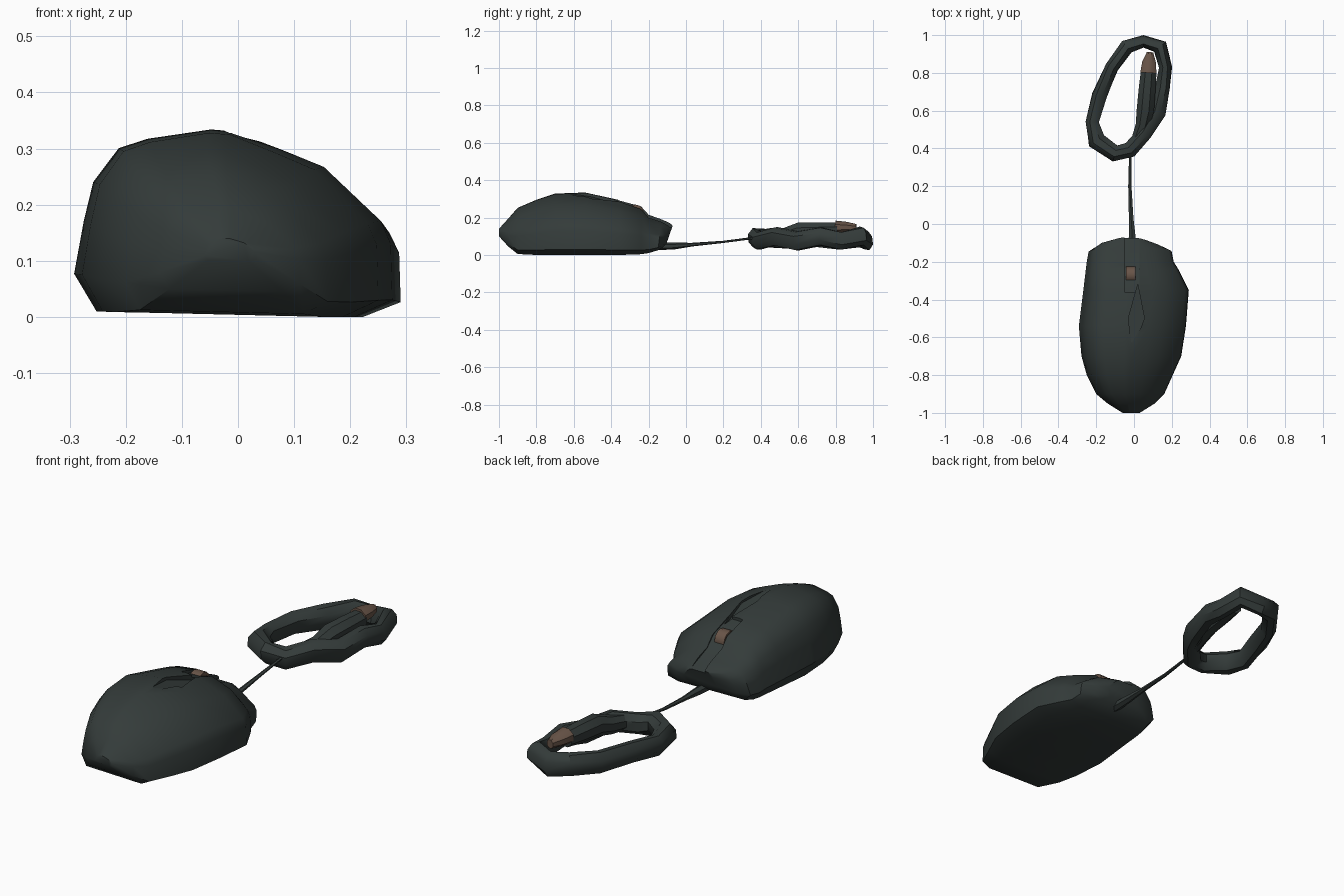
import bpy, bmesh, math, random
from mathutils import Vector

random.seed(4)
if "Cube" in bpy.data.objects:
    bpy.data.objects.remove(bpy.data.objects["Cube"])


def material(name, color):
    m = bpy.data.materials.new(name)
    m.use_nodes = True
    m.diffuse_color = (*color, 1)
    bsdf = next(n for n in m.node_tree.nodes if n.type == 'BSDF_PRINCIPLED')
    bsdf.inputs["Base Color"].default_value = (*color, 1)
    bsdf.inputs["Roughness"].default_value = 0.8
    return m


dark = material("dark slate plastic", (0.034, 0.044, 0.042))
tan = material("brown metal", (0.14, 0.09, 0.065))


def loft(name, rings, mat, closed=False, angle=40):
    """Skin a list of equal-length rings, capping the ends unless closed."""
    bm = bmesh.new()
    loops = [[bm.verts.new(p) for p in ring] for ring in rings]
    pairs = list(zip(loops, loops[1:]))
    if closed:
        pairs.append((loops[-1], loops[0]))
    else:
        bm.faces.new(loops[0])
        bm.faces.new(loops[-1][::-1])
    for a, b in pairs:
        for i in range(len(a)):
            j = (i + 1) % len(a)
            bm.faces.new((a[i], b[i], b[j], a[j]))
    bmesh.ops.recalc_face_normals(bm, faces=bm.faces)
    mesh = bpy.data.meshes.new(name)
    bm.to_mesh(mesh)
    bm.free()
    ob = bpy.data.objects.new(name, mesh)
    bpy.context.collection.objects.link(ob)
    mesh.materials.append(mat)
    smooth(ob, angle)
    return ob


def smooth(ob, angle):
    bpy.ops.object.select_all(action='DESELECT')
    ob.select_set(True)
    bpy.context.view_layer.objects.active = ob
    bpy.ops.object.shade_smooth_by_angle(angle=math.radians(angle))


def sweep(name, path, mat, sides=7, closed=False, jitter=0.0):
    """Tube along (x, y, z, half width, half height) points."""
    rings = []
    n = len(path)
    for i, (x, y, z, w, h) in enumerate(path):
        a = path[i - 1] if closed or i else path[0]
        b = path[(i + 1) % n] if closed or i < n - 1 else path[-1]
        side = Vector((b[1] - a[1], a[0] - b[0], 0)).normalized()
        ring = []
        for k in range(sides):
            t = math.tau * (k + 0.5) / sides
            r = 1 + random.uniform(-jitter, jitter)
            ring.append(Vector((x, y, z)) + side * w * r * math.cos(t)
                        + Vector((0, 0, h * r * math.sin(t))))
        rings.append(ring)
    return loft(name, rings, mat, closed)


def cut(ob, cutter):
    mod = ob.modifiers.new("cut", 'BOOLEAN')
    mod.operation = 'DIFFERENCE'
    mod.solver = 'EXACT'
    mod.object = cutter
    cutter.hide_render = True
    bpy.context.view_layer.objects.active = ob
    bpy.ops.object.modifier_apply(modifier=mod.name)
    bpy.data.objects.remove(cutter)


# Mouse shell: one lopsided cross-section scaled along the length
section = [(.07, .03), (0, .23), (.03, .51), (.06, .72), (.14, .9), (.23, .95),
           (.43, 1), (.5, .99), (.655, .89), (.785, .8), (.965, .51),
           (.995, .39), (1, .09), (.88, 0)]
# y, left x, right x, bottom z, top z, lean of the front end
stations = [(-1, -.06, .03, .1, .14, 0), (-.95, -.14, .11, .045, .195, 0),
            (-.9, -.2, .16, .005, .252, 0), (-.8, -.25, .205, 0, .295, 0),
            (-.7, -.278, .25, 0, .328, 0), (-.54, -.292, .275, 0, .334, 0),
            (-.35, -.268, .29, 0, .292, 0), (-.24, -.255, .235, .004, .26, 0),
            (-.2, -.25, .21, .01, .215, 0), (-.13, -.24, .2, .025, .19, .02),
            (-.09, -.19, .135, .04, .172, .035), (-.07, -.1, .075, .06, .16, .035)]
shell = loft("mouse_shell", [
    [(l + u * (r - l), y - lean * (1 - v), lo + v * (hi - lo)) for u, v in section]
    for y, l, r, lo, hi, lean in stations], dark)

# Recessed strip between the buttons
floor = [(0, .11), (-.08, .148), (-.2, .196), (-.25, .245), (-.36, .28),
         (-.36, .5), (0, .5)]
cut(shell, loft("strip_cutter", [[(x, y, z) for y, z in floor]
                                 for x in (-.05, .028)], dark))

# Creased hollow behind the wheel
hollow = [(.02, -.32, .255), (.055, -.5, .29), (-.01, -.67, .335), (-.03, -.5, .31)]
cut(shell, loft("hollow_cutter", [hollow, [(x, y, .5) for x, y, z in hollow]], dark))
smooth(shell, 40)

# Scroll wheel
bpy.ops.mesh.primitive_cylinder_add(vertices=12, radius=.045, depth=.05,
                                    location=(-.018, -.27, .224),
                                    rotation=(0, math.pi / 2, 0))
wheel = bpy.context.object
wheel.name = "scroll_wheel"
wheel.data.materials.append(tan)
smooth(wheel, 40)

# Cable leaving the front, narrowing toward the coil
sweep("cable", [(-.01, -.16, .045, .025, .02), (-.01, -.06, .048, .02, .018),
                (-.015, .03, .055, .014, .01), (-.022, .2, .07, .01, .006),
                (-.02, .37, .092, .007, .006)], dark, sides=6)

# Coiled cable bundle: crumpled closed loop
loop = [(-.1, .375, .045), (-.2, .44, .05), (-.222, .54, .036), (-.185, .68, .04),
        (-.12, .83, .04), (-.04, .94, .04), (.05, .967, .032), (.14, .94, .042),
        (.165, .83, .037), (.155, .72, .042), (.125, .59, .042), (.06, .48, .04),
        (-.02, .39, .045)]
sweep("cable_coil", [(x, y, .088 + .012 * math.sin(3 * i), w, .054)
                     for i, (x, y, w) in enumerate(loop)],
      dark, sides=8, closed=True, jitter=.13)

# Plug lying inside the coil, with its metal tip
sweep("cable_plug", [(.0, .4, .09, .03, .035), (.045, .52, .1, .04, .045),
                     (.06, .6, .125, .05, .052), (.07, .72, .13, .048, .048),
                     (.078, .81, .135, .045, .04)], dark, sides=8)
sweep("plug_tip", [(.076, .8, .148, .046, .038), (.08, .855, .148, .04, .032),
                   (.085, .91, .145, .018, .022)], tan, sides=8)
